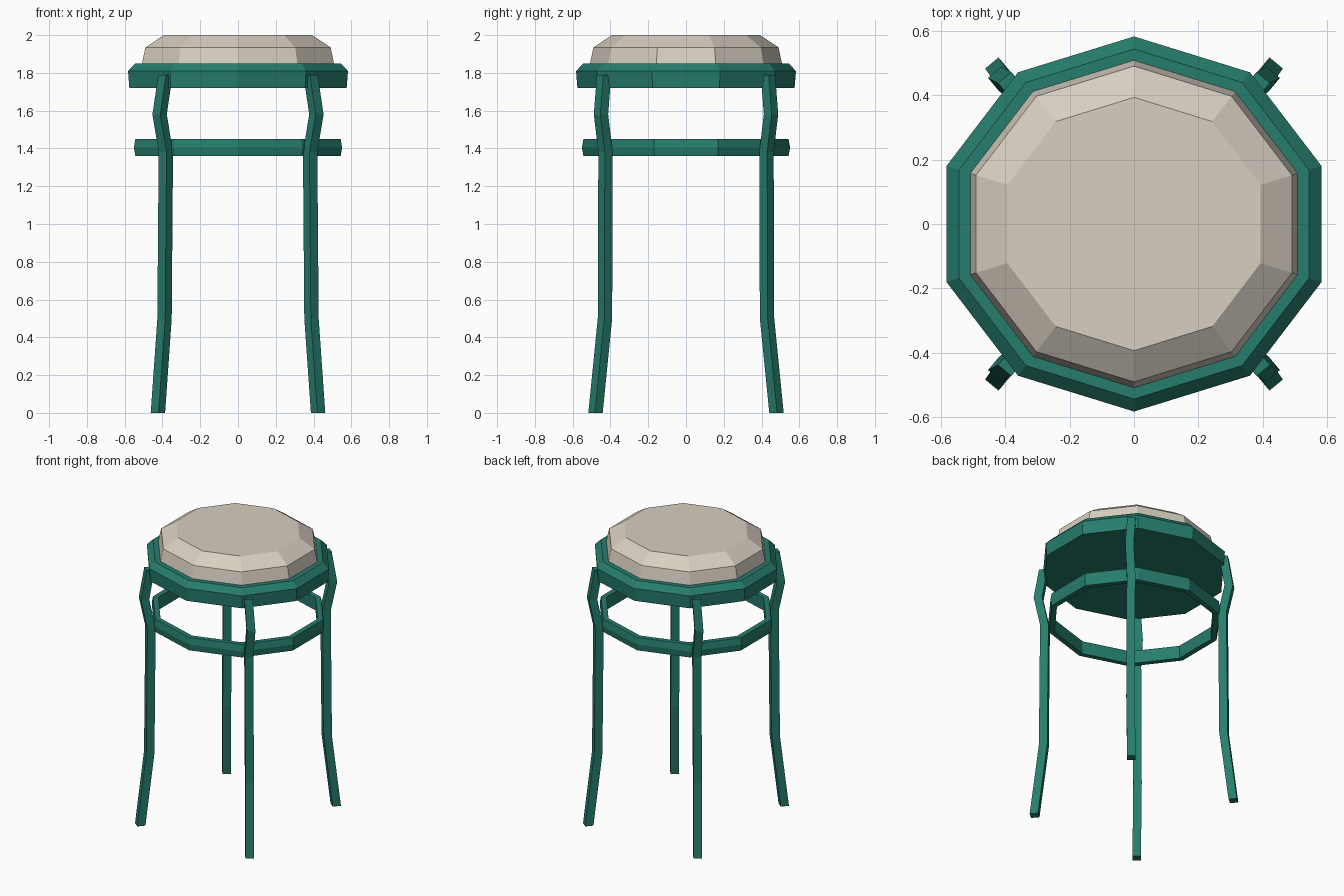
import bpy, bmesh, math
from mathutils import Vector

cube = bpy.data.objects.get("Cube")
if cube:
    bpy.data.objects.remove(cube, do_unlink=True)

SIDES = 10
STRETCH = 1.052  # makes the decagon equally wide in x and y


def material(name, colour):
    m = bpy.data.materials.new(name)
    m.use_nodes = True
    m.diffuse_color = colour
    m.node_tree.nodes["Principled BSDF"].inputs["Base Color"].default_value = colour
    return m


teal = material("teal paint", (0.019, 0.205, 0.150, 1))
cream = material("cream fabric", (0.68, 0.62, 0.53, 1))


def loft(name, rings, mat, closed=False):
    """Skin a list of point rings; cap the ends or join last to first."""
    bm = bmesh.new()
    loops = [[bm.verts.new(p) for p in ring] for ring in rings]
    pairs = list(zip(loops, loops[1:]))
    if closed:
        pairs.append((loops[-1], loops[0]))
    else:
        bm.faces.new(loops[0])
        bm.faces.new(loops[-1])
    for a, b in pairs:
        n = len(a)
        for i in range(n):
            j = (i + 1) % n
            bm.faces.new((a[i], a[j], b[j], b[i]))
    bmesh.ops.recalc_face_normals(bm, faces=bm.faces)
    mesh = bpy.data.meshes.new(name)
    bm.to_mesh(mesh)
    bm.free()
    mesh.materials.append(mat)
    obj = bpy.data.objects.new(name, mesh)
    bpy.context.collection.objects.link(obj)
    return obj


def decagon(radius, z):
    angles = [math.pi / 2 + i * math.tau / SIDES for i in range(SIDES)]
    return [(radius * STRETCH * math.cos(a), radius * math.sin(a), z) for a in angles]


def turned(name, profile, mat, closed=False):
    return loft(name, [decagon(r, z) for r, z in profile], mat, closed)


# Seat frame and cushion
turned("seat_frame", [(0.575, 1.72), (0.582, 1.81), (0.543, 1.85)], teal)
turned("seat_cushion", [(0.509, 1.845), (0.49, 1.935), (0.393, 2.0)], cream)

# Brace ring between the legs
turned("brace_ring", [(0.543, 1.36), (0.551, 1.405), (0.543, 1.45),
                      (0.508, 1.45), (0.508, 1.36)], teal, closed=True)

# Legs: square bars bent along a path, one per quadrant
PATH = [(0.424, 0.479, 0), (0.389, 0.429, 0.5), (0.382, 0.426, 1.38),
        (0.415, 0.450, 1.58), (0.384, 0.434, 1.79)]
HALF = 0.027
radial = Vector((0.64, 0.77, 0)) * HALF
across = Vector((-0.77, 0.64, 0)) * HALF

for side, sx in (("left", 1), ("right", -1)):
    for end, sy in (("front", -1), ("back", 1)):
        rings = []
        for point in PATH:
            c = Vector(point)
            square = (c + radial + across, c - radial + across,
                      c - radial - across, c + radial - across)
            rings.append([(p.x * sx, p.y * sy, p.z) for p in square])
        loft(f"{end}_{side}_leg", rings, teal)
